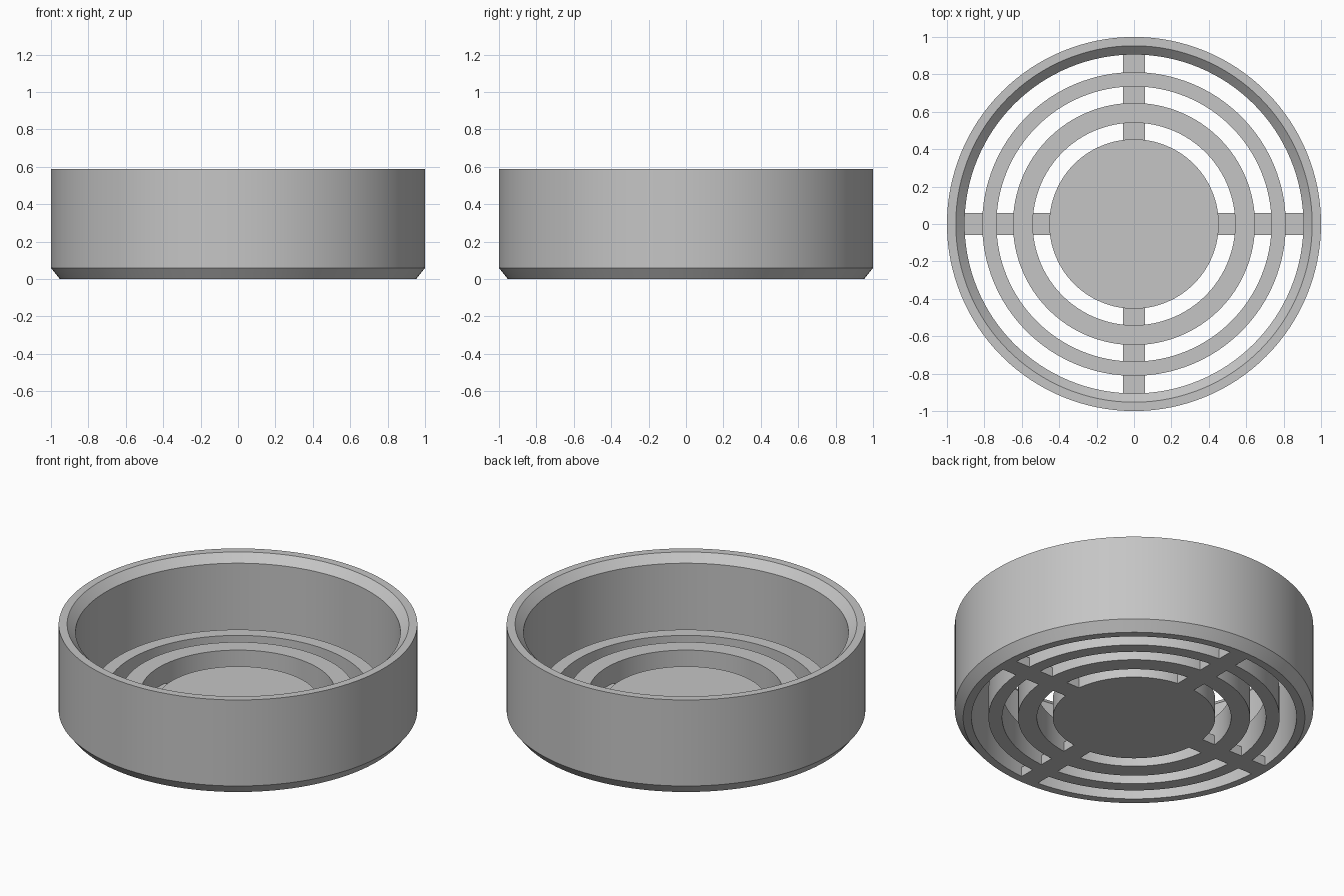
import bpy, bmesh, math

cube = bpy.data.objects.get("Cube")
if cube:
    bpy.data.objects.remove(cube, do_unlink=True)

U = 1 / 17            # design module: outer radius is 17 modules
SEGMENTS = 128

grey = bpy.data.materials.new("plain_grey")
grey.use_nodes = True
colour = (0.56, 0.56, 0.56, 1)
grey.diffuse_color = colour
grey.node_tree.nodes["Principled BSDF"].inputs["Base Color"].default_value = colour


def add_object(name, bm):
    bmesh.ops.recalc_face_normals(bm, faces=bm.faces)
    mesh = bpy.data.meshes.new(name)
    bm.to_mesh(mesh)
    bm.free()
    mesh.materials.append(grey)
    obj = bpy.data.objects.new(name, mesh)
    bpy.context.collection.objects.link(obj)
    bpy.ops.object.select_all(action='DESELECT')
    obj.select_set(True)
    bpy.context.view_layer.objects.active = obj
    bpy.ops.object.shade_smooth_by_angle(angle=math.radians(30))
    return obj


def lathe(name, profile):
    """Revolve a closed (radius, height) profile, in modules, around z."""
    bm = bmesh.new()
    loops = []
    for r, z in profile:
        loops.append([bm.verts.new((r * U * math.cos(a), r * U * math.sin(a), z * U))
                      for a in (math.tau * i / SEGMENTS for i in range(SEGMENTS))])
    for lower, upper in zip(loops, loops[1:] + loops[:1]):
        for i in range(SEGMENTS):
            j = (i + 1) % SEGMENTS
            bm.faces.new((lower[i], lower[j], upper[j], upper[i]))
    return add_object(name, bm)


def ring(name, inner, outer, height):
    return lathe(name, [(inner, 0), (outer, 0), (outer, height), (inner, height)])


# Outer wall with chamfered foot and chamfered inner lip
lathe("outer_wall", [(15.4, 0), (16.2, 0), (17, 1), (17, 10), (16.2, 10), (15.4, 9.2)])

# Concentric grate rings
ring("outer_grate_ring", 12.5, 13.8, 3)
ring("inner_grate_ring", 9.2, 11, 3)

# Solid centre disc
bm = bmesh.new()
bmesh.ops.create_cone(bm, cap_ends=True, segments=SEGMENTS, radius1=7.7 * U,
                      radius2=7.7 * U, depth=2 * U)
bmesh.ops.translate(bm, verts=bm.verts, vec=(0, 0, U))
add_object("centre_disc", bm)

# Low spokes bridging each gap, repeated in four directions
gaps = {"inner": (7.7, 9.2), "middle": (11, 12.5), "outer": (13.8, 15.4)}
sides = ["left", "back", "right", "front"]
for k, side in enumerate(sides):
    c, s = math.cos(k * math.pi / 2), math.sin(k * math.pi / 2)
    for gap, (start, end) in gaps.items():
        start -= 0.1
        end += 0.02
        bm = bmesh.new()
        bmesh.ops.create_cube(bm, size=1)
        for v in bm.verts:
            x = (start + end) / 2 + v.co.x * (end - start)
            y = v.co.y * 2
            v.co = ((x * c - y * s) * U, (x * s + y * c) * U, (v.co.z + 0.5) * U)
        add_object(f"{side}_{gap}_spoke", bm)
